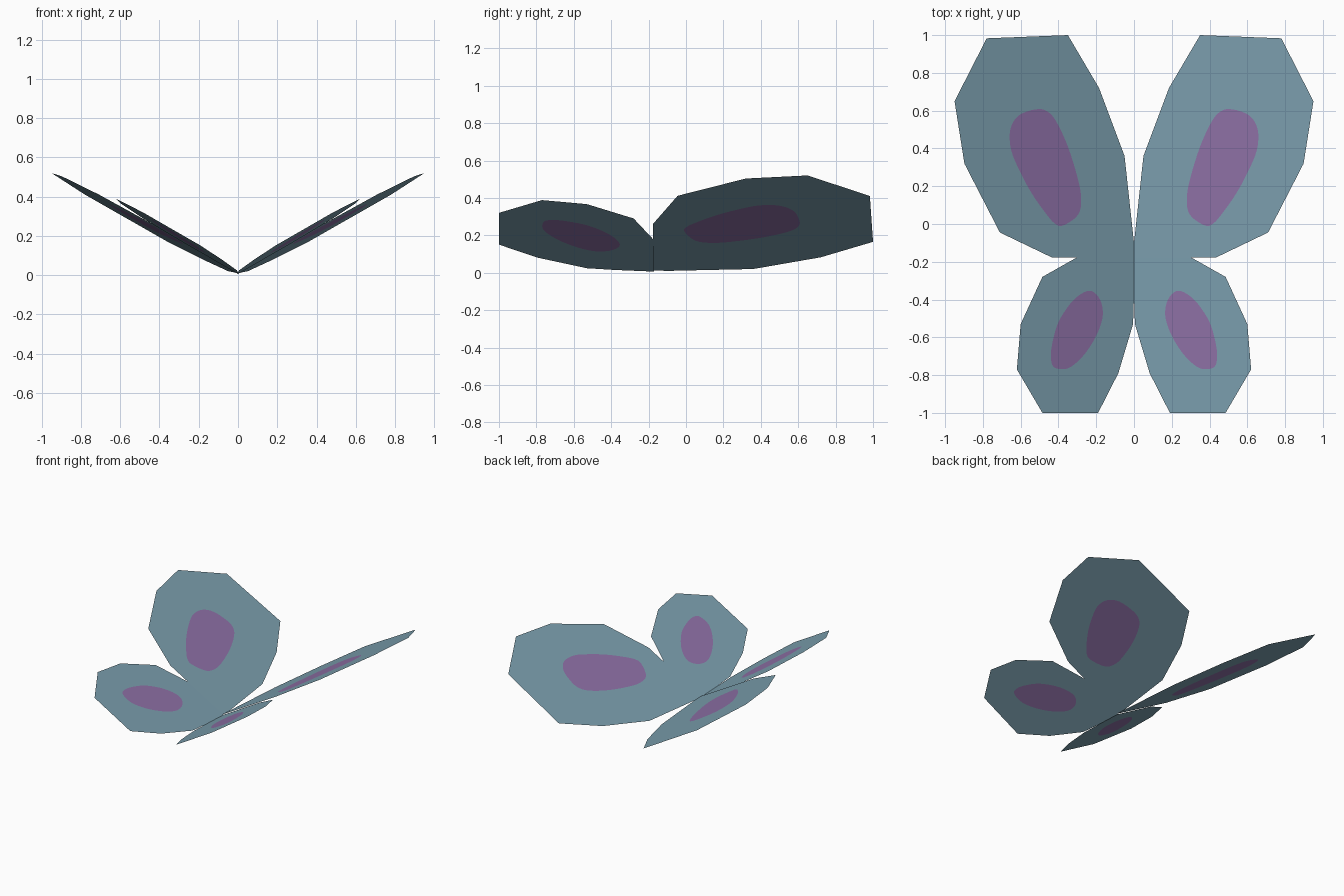
import bpy, bmesh
from mathutils import Vector

if "Cube" in bpy.data.objects:
    bpy.data.objects.remove(bpy.data.objects["Cube"])


def material(name, rgb):
    m = bpy.data.materials.new(name)
    m.diffuse_color = (*rgb, 1)
    m.use_nodes = True
    m.node_tree.nodes["Principled BSDF"].inputs["Base Color"].default_value = m.diffuse_color
    return m


TEAL = material("dusty_teal", (0.205, 0.355, 0.436))
PURPLE = material("soft_purple", (0.278, 0.168, 0.394))


def smooth_loop(pts, steps=4):
    """Closed Catmull-Rom curve through a few points."""
    p = [Vector(q) for q in pts]
    n, out = len(p), []
    for i in range(n):
        a, b, c, d = p[i - 1], p[i], p[(i + 1) % n], p[(i + 2) % n]
        for s in range(steps):
            t = s / steps
            out.append(0.5 * (2 * b + (c - a) * t + (2 * a - 5 * b + 4 * c - d) * t * t
                              + (3 * b - a - 3 * c + d) * t ** 3))
    return out


def wing(name, outline, spot, plane, side):
    """Flat tilted wing sheet with a spot cut into it."""
    a, b, c = plane
    bm = bmesh.new()

    def ring(pts):
        vs = [bm.verts.new((p[0] * side, p[1], max(0.0, a * p[0] + b * p[1] + c))) for p in pts]
        es = [bm.edges.new((vs[i - 1], vs[i])) for i in range(len(vs))]
        return vs, es

    _, outer = ring(outline)
    spot_verts, inner = ring(smooth_loop(spot))
    bmesh.ops.triangle_fill(bm, edges=outer + inner, use_beauty=True,
                            normal=(-a * side, -b, 1))
    # Replace whatever lies inside the spot with a single purple face
    ring_set = set(spot_verts)
    inside = [f for f in bm.faces if all(v in ring_set for v in f.verts)]
    if inside:
        bmesh.ops.delete(bm, geom=inside, context='FACES_ONLY')
    bm.faces.new(spot_verts).material_index = 1
    for f in bm.faces:
        f.normal_update()
        if f.normal.z < 0:
            f.normal_flip()
    me = bpy.data.meshes.new(name)
    bm.to_mesh(me)
    bm.free()
    me.materials.append(TEAL)
    me.materials.append(PURPLE)
    bpy.context.collection.objects.link(bpy.data.objects.new(name, me))


# Outlines of the right-hand wings as seen from the top
upper = [(0, -0.177), (0, -0.1), (0.05, 0.36), (0.185, 0.72), (0.35, 1.0), (0.78, 0.983),
         (0.95, 0.65), (0.898, 0.32), (0.71, -0.045), (0.435, -0.177)]
upper_spot = [(0.375, -0.008), (0.295, 0.05), (0.28, 0.14), (0.30, 0.25), (0.35, 0.41),
              (0.41, 0.54), (0.46, 0.597), (0.52, 0.607), (0.61, 0.575), (0.655, 0.5),
              (0.65, 0.39), (0.60, 0.27), (0.54, 0.16), (0.47, 0.06), (0.42, 0.003)]
lower = [(0, -0.17), (0, -0.38), (0.005, -0.53), (0.083, -0.79), (0.19, -1.0), (0.485, -1.0),
         (0.62, -0.77), (0.6, -0.53), (0.485, -0.28), (0.29, -0.17)]
lower_spot = [(0.225, -0.355), (0.18, -0.4), (0.165, -0.48), (0.19, -0.57), (0.24, -0.66),
              (0.30, -0.73), (0.36, -0.767), (0.425, -0.757), (0.44, -0.70), (0.43, -0.62),
              (0.40, -0.52), (0.34, -0.425), (0.28, -0.37)]

# Both wing pairs, mirrored left and right
for label, side in (("right", 1), ("left", -1)):
    wing(f"upper_wing_{label}", upper, upper_spot, (0.5685, -0.0397, 0.0058), side)
    wing(f"lower_wing_{label}", lower, lower_spot, (0.576, -0.0417, -0.001), side)
